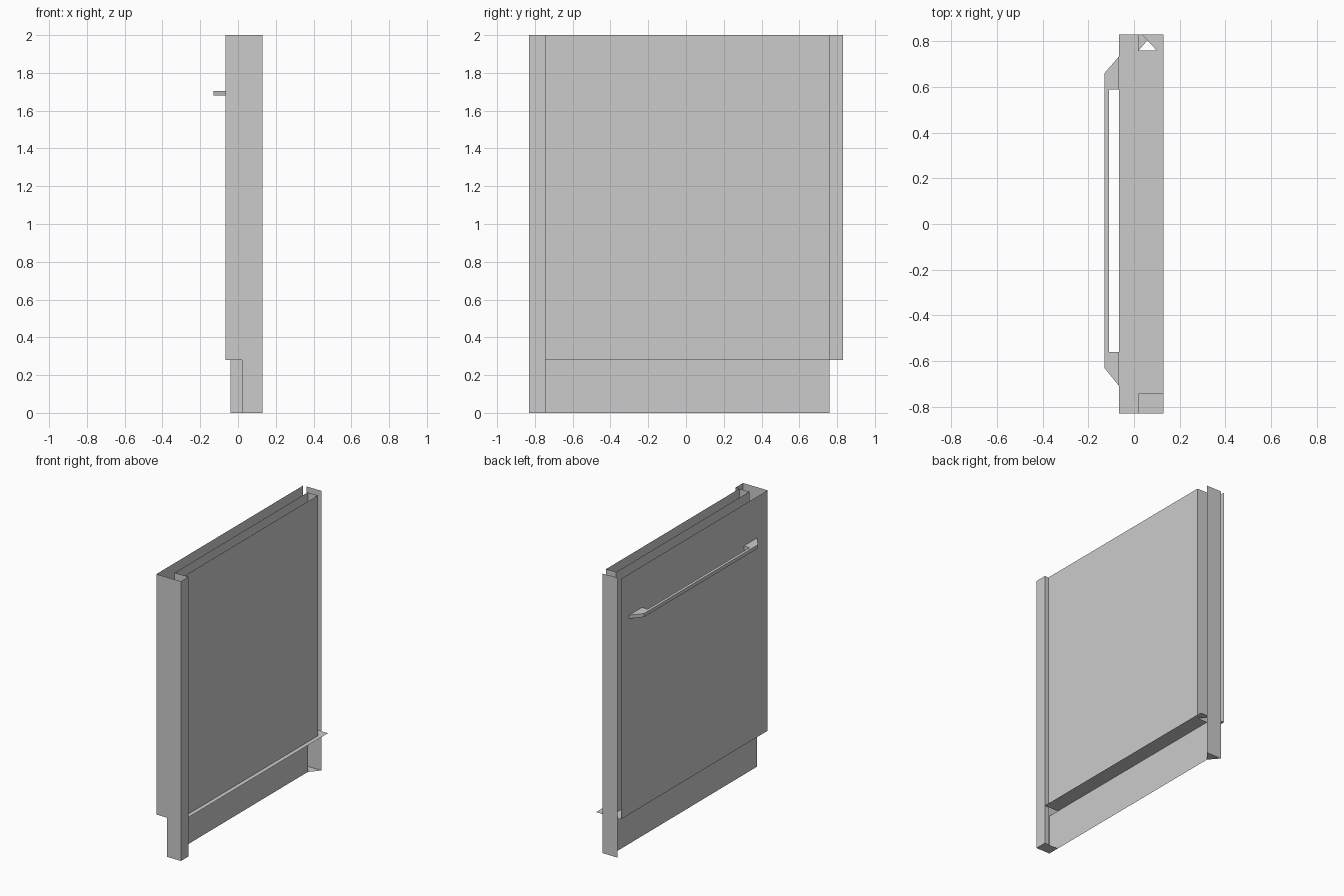
import bpy

if "Cube" in bpy.data.objects:
    bpy.data.objects.remove(bpy.data.objects["Cube"])


def make(name, verts, faces):
    mesh = bpy.data.meshes.new(name)
    mesh.from_pydata(verts, [], faces)
    mesh.update()
    obj = bpy.data.objects.new(name, mesh)
    bpy.context.collection.objects.link(obj)
    return obj


def walls(name, path, z0, z1):
    """Thin sheet following a plan path, raised from z0 to z1."""
    n = len(path)
    verts = [(x, y, z) for z in (z0, z1) for x, y in path]
    return make(name, verts, [(i, i + 1, n + i + 1, n + i) for i in range(n - 1)])


def plate(name, outline, z):
    """Flat horizontal sheet."""
    return make(name, [(x, y, z) for x, y in outline], [tuple(range(len(outline)))])


def prism(name, outline, z0, z1):
    """Solid extrusion of a plan outline."""
    n = len(outline)
    verts = [(x, y, z) for z in (z0, z1) for x, y in outline]
    faces = [tuple(reversed(range(n))), tuple(range(n, 2 * n))]
    faces += [(i, (i + 1) % n, n + (i + 1) % n, n + i) for i in range(n)]
    return make(name, verts, faces)


TOP, SPLIT = 2.0, 0.28
FRONT, MID, BACK, FLANGE = -0.065, 0.02, 0.10, 0.13
LEFT, RIGHT = -0.83, 0.83      # outer ends along y
IN_L, IN_R = -0.745, 0.76      # inner ends along y

# Door skin, open at the top, with a bottom sheet
walls("door_front", [(MID, LEFT), (FRONT, LEFT), (FRONT, RIGHT)], SPLIT, TOP)
walls("door_side_return", [(-0.02, 0.825), (MID, 0.825)], SPLIT, TOP)
plate("door_bottom", [(FRONT, LEFT), (MID, LEFT), (MID, RIGHT), (FRONT, RIGHT)], SPLIT)

# Inner tub panel behind the door, open at the top
walls("inner_panel", [(MID, IN_L), (BACK, IN_L), (BACK, IN_R), (MID, IN_R), (MID, IN_L)],
      SPLIT, TOP)

# Kick panel and its floor
walls("kick_panel", [(MID, LEFT), (MID, IN_R)], 0, SPLIT)
plate("kick_floor", [(MID, LEFT), (FLANGE, LEFT), (FLANGE, IN_L), (MID, IN_L)], 0)
plate("kick_corner", [(MID, IN_R), (0.08, RIGHT), (-0.04, RIGHT)], 0)

# Ledge between door and kick panel, notched at one corner
plate("kick_ledge", [(MID, IN_L), (FLANGE, IN_L), (FLANGE, RIGHT), (0.035, RIGHT),
                     (BACK, IN_R), (MID, IN_R)], SPLIT)

# Side frames
walls("side_frame_left", [(MID, LEFT), (FLANGE, LEFT), (FLANGE, IN_L), (BACK, IN_L)], 0, TOP)
walls("side_frame_right", [(-0.04, RIGHT), (0.08, RIGHT)], 0, TOP)

# Handle bar with tapered feet
prism("handle", [(-0.13, -0.63), (FRONT, -0.71), (FRONT, -0.56), (-0.11, -0.56),
                 (-0.11, 0.59), (FRONT, 0.59), (FRONT, 0.735), (-0.13, 0.66)], 1.68, 1.705)
